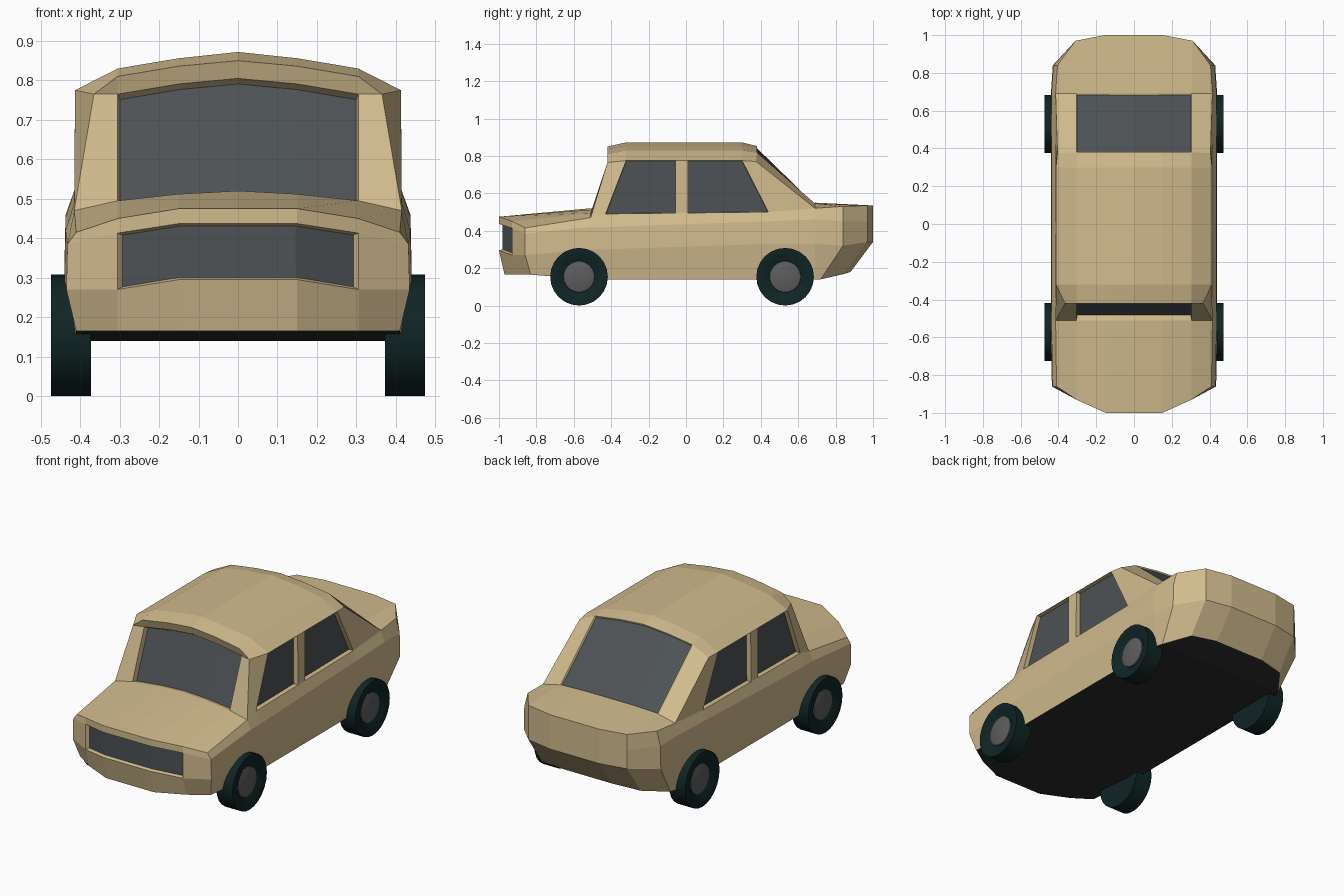
import bpy, bmesh, math

cube = bpy.data.objects.get("Cube")
if cube:
    bpy.data.objects.remove(cube, do_unlink=True)


def material(name, rgb, rough=0.6):
    m = bpy.data.materials.new(name)
    m.use_nodes = True
    m.diffuse_color = (*rgb, 1)
    node = m.node_tree.nodes["Principled BSDF"]
    node.inputs["Base Color"].default_value = (*rgb, 1)
    node.inputs["Roughness"].default_value = rough
    return m


PAINT = material("beige paint", (0.64, 0.5, 0.27))
GLASS = material("dark grey glass", (0.075, 0.085, 0.09))
UNDER = material("black underside", (0.025, 0.025, 0.025))
TYRE = material("green black tyre", (0.005, 0.018, 0.018))
HUB = material("grey hub", (0.11, 0.11, 0.11))


def grid(bm, rows, mark=lambda r, c: 0):
    """Quad sheet over rows of points; mark(row, column) gives the face tag."""
    vs = [[bm.verts.new(p) for p in row] for row in rows]
    for r in range(len(vs) - 1):
        for c in range(len(vs[r]) - 1):
            f = bm.faces.new((vs[r][c], vs[r][c + 1], vs[r + 1][c + 1], vs[r + 1][c]))
            f.material_index = mark(r, c)


def weld(bm):
    bmesh.ops.remove_doubles(bm, verts=bm.verts, dist=0.0005)
    bmesh.ops.dissolve_degenerate(bm, edges=bm.edges, dist=0.0001)
    bmesh.ops.recalc_face_normals(bm, faces=bm.faces)


def finish(bm, name, mats):
    mesh = bpy.data.meshes.new(name)
    bm.to_mesh(mesh)
    bm.free()
    for m in mats:
        mesh.materials.append(m)
    ob = bpy.data.objects.new(name, mesh)
    bpy.context.collection.objects.link(ob)
    return ob


def flip(p):
    return (-p[0], p[1], p[2])


def both(row):
    """Extend a centre-to-left row to the full width."""
    return [flip(p) for p in reversed(row[1:])] + list(row)


# Half plan outline, from front centre round the left side to rear centre
plan = [(0, -1), (.15, -1), (.305, -.93), (.435, -.86), (.44, -.51), (.44, -.43),
        (.44, .44), (.44, .69), (.43, .84), (.31, .97), (.155, 1), (0, 1)]


def level(zs, inset=0, front=0, rear=0):
    pts = []
    for (x, y), z in zip(plan, zs):
        dy = front if y < -.8 else rear if y > .8 else 0
        pts.append((x - inset if x > .4 else x, y + dy, z))
    return pts


bottom = level([.165] * 4 + [.14] * 5 + [.17, .18, .18], .025, .03, -.12)
mid = level([.295, .295, .27, .27, .3, .3, .33, .33, .32, .34, .34, .34])
belt = level([.437, .437, .413, .385, .42, .42, .45, .46, .45, .45, .45, .45], .003)
top = level([.475, .475, .45, .415, .47, .49, .5, .52, .53, .535, .535, .535], .025)

# Face tags: recessed panes are tagged, then inset below
SCREEN, REAR, SIDE, GRILLE = 11, 12, 13, 14
bm = bmesh.new()

# Lower shell, with the grille opening across the nose
shell = [bottom, mid, belt, top]


def nose(r, c):
    return GRILLE if r == 1 and c < 2 else 0


grid(bm, shell, nose)
grid(bm, [[flip(p) for p in row] for row in shell], nose)

# Flat underside
grid(bm, [[flip(p), p] for p in bottom], lambda r, c: 2)


def cross(y, zs, edge, drop=0):
    return [(x, y, z - drop) for x, z in zip((0, .15, .305), zs)] + [edge]


# Upper skin: bonnet, windscreen, roof, rear window, boot
roof_z = (.872, .856, .83)
brow_z = (.85, .836, .81)
brow_edge = (.365, -.42, .765)
eave_front, eave_rear = (.413, -.32, .775), (.413, .3, .775)
rear_edge = (.405, .375, .77)
skin = [
    top[:4],
    cross(-.51, (.52, .512, .495), top[4]),
    cross(-.405, brow_z, brow_edge, .045),
    cross(-.42, brow_z, brow_edge),
    cross(-.32, roof_z, eave_front),
    cross(.3, roof_z, eave_rear),
    cross(.38, (.852, .84, .818), rear_edge),
    cross(.69, (.55, .55, .545), top[7]),
    top[:7:-1],
]


def panes(r, c):
    if 1 <= c <= 4:
        return {1: SCREEN, 6: REAR}.get(r, 0)
    return 0


grid(bm, [both(row) for row in skin], panes)


# Cabin sides: pillars and door windows
def between(a, b, y):
    t = (y - a[1]) / (b[1] - a[1])
    return tuple(p + (q - p) * t for p, q in zip(a, b))


post = (-.055, .01)
eave = [brow_edge, eave_front] + [between(eave_front, eave_rear, y) for y in post]
eave += [eave_rear, rear_edge]
sill = [top[4], top[5]] + [between(top[5], top[6], y) for y in post]
sill += [top[6], top[7]]


def doors(r, c):
    return SIDE if c in (1, 3) else 0


grid(bm, [sill, eave], doors)
grid(bm, [[flip(p) for p in sill], [flip(p) for p in eave]], doors)
weld(bm)

# Recess every pane behind its opening
for tag, width, depth in ((SCREEN, .004, .03), (REAR, .004, .008),
                          (SIDE, .002, .025), (GRILLE, .006, .018)):
    faces = [f for f in bm.faces if f.material_index == tag]
    rim = bmesh.ops.inset_region(bm, faces=faces, thickness=width, depth=-depth,
                                 use_even_offset=True, use_boundary=True)["faces"]
    for f in faces:
        f.material_index = 1
    for f in rim:
        f.material_index = 0
finish(bm, "car_body", [PAINT, GLASS, UNDER])


# Wheels: lathed about the axle
def lathe(name, profile, side, y, mat, steps=24):
    bm = bmesh.new()
    rows = []
    for i in range(steps + 1):
        a = math.tau * i / steps
        rows.append([(side * x, y + r * math.cos(a), .154 + r * math.sin(a))
                     for r, x in profile])
    grid(bm, rows)
    weld(bm)
    ob = finish(bm, name, [mat])
    bpy.ops.object.select_all(action="DESELECT")
    ob.select_set(True)
    bpy.context.view_layer.objects.active = ob
    bpy.ops.object.shade_smooth_by_angle(angle=math.radians(40))


tyre = [(0, .372), (.154, .372), (.154, .474), (.11, .474), (.084, .455), (0, .45)]
hub = [(.086, .45), (.082, .459), (.05, .467), (0, .47)]
for end, y in (("front", -.572), ("rear", .53)):
    for word, side in (("left", 1), ("right", -1)):
        lathe(f"{end}_{word}_tyre", tyre, side, y, TYRE)
        lathe(f"{end}_{word}_hub", hub, side, y, HUB)
